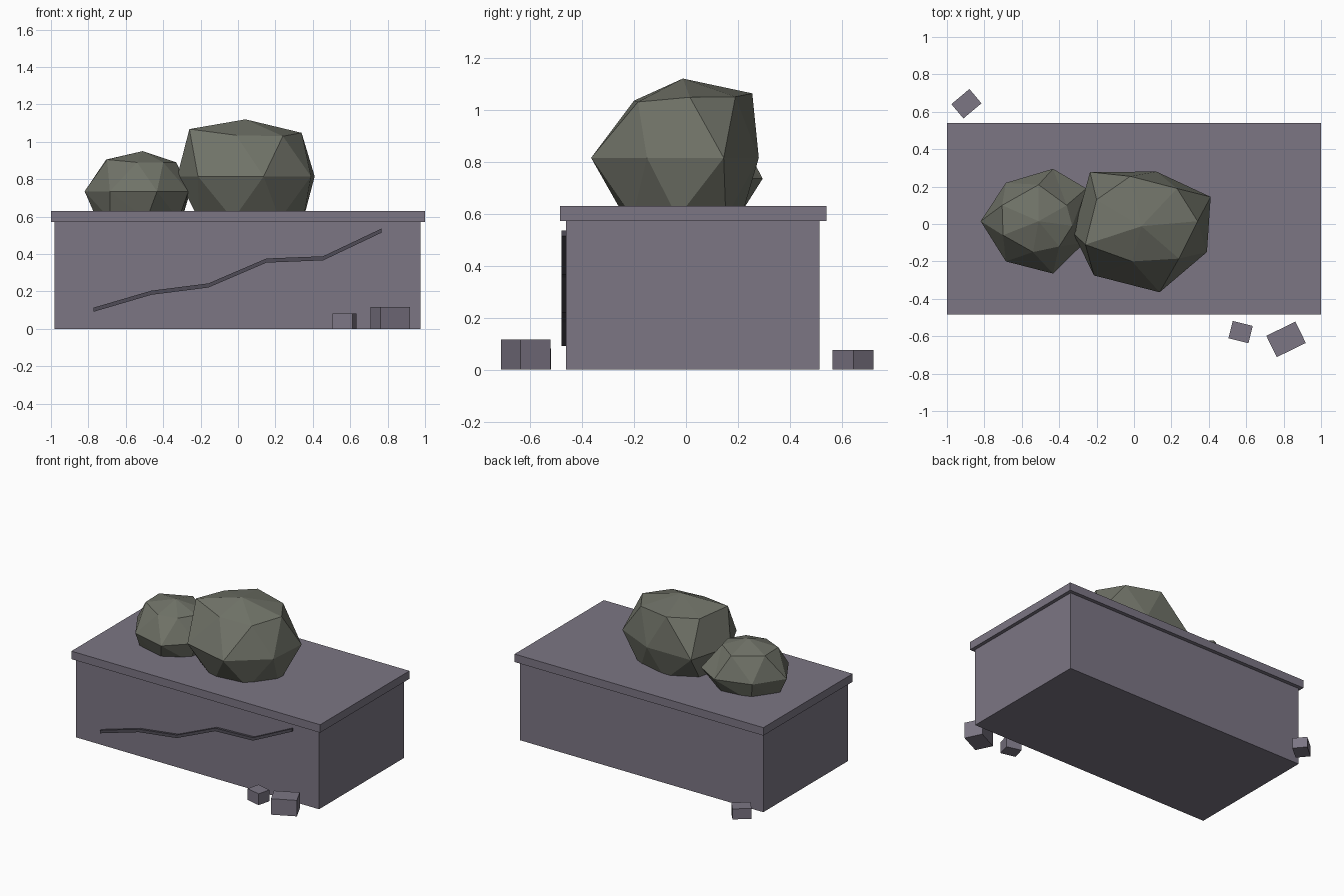
import bpy, bmesh, math

if "Cube" in bpy.data.objects:
    bpy.data.objects.remove(bpy.data.objects["Cube"])


def material(name, rgb):
    m = bpy.data.materials.new(name)
    m.diffuse_color = (*rgb, 1)
    m.use_nodes = True
    m.node_tree.nodes["Principled BSDF"].inputs["Base Color"].default_value = m.diffuse_color
    return m


STONE = material("grey_purple_stone", (0.20, 0.18, 0.23))
CRACK = material("dark_crack", (0.08, 0.073, 0.095))
ROCK = material("mossy_rock", (0.16, 0.168, 0.136))


def finish(name, bm, mat):
    bmesh.ops.recalc_face_normals(bm, faces=bm.faces[:])
    me = bpy.data.meshes.new(name)
    bm.to_mesh(me)
    bm.free()
    me.materials.append(mat)
    ob = bpy.data.objects.new(name, me)
    bpy.context.collection.objects.link(ob)
    return ob


def box(name, center, size, angle=0):
    bm = bmesh.new()
    bmesh.ops.create_cube(bm, size=1)
    bmesh.ops.scale(bm, vec=size, verts=bm.verts)
    ob = finish(name, bm, STONE)
    ob.location = center
    ob.rotation_euler.z = math.radians(angle)
    return ob


def boulder(name, apex, upper, belt, belt_z, foot):
    """Faceted rock: apex, then staggered seven-sided rings joined by triangles."""
    n = len(belt)
    cx, cy, rx, ry, start = foot
    lower = []
    for i in range(n):
        a = math.radians(start) + math.tau * i / n
        lower.append((cx + rx * math.cos(a), cy + ry * math.sin(a), 0.585))
    bm = bmesh.new()
    top = bm.verts.new(apex)
    u = [bm.verts.new(p) for p in upper]
    b = [bm.verts.new((x, y, belt_z)) for x, y in belt]
    f = [bm.verts.new(p) for p in lower]
    for i in range(n):
        j = (i + 1) % n
        bm.faces.new((top, u[i], u[j]))
        for ring in (u, f):
            bm.faces.new((b[i], b[j], ring[i]))
            bm.faces.new((ring[i], b[j], ring[j]))
    bm.faces.new(f)
    return finish(name, bm, ROCK)


# Stone block with an overhanging top slab
box("block_body", (-0.003, 0.026, 0.286), (1.955, 0.974, 0.572))
box("top_slab", (0, 0.0275, 0.601), (2.0, 1.025, 0.058))

# Jagged crack across the front
path = [(-0.773, 0.102), (-0.463, 0.193), (-0.158, 0.232),
        (0.152, 0.365), (0.455, 0.377), (0.767, 0.525)]
bm = bmesh.new()
rings = []
for x, z in path:
    rings.append([bm.verts.new((x, y, z + dz)) for y, dz in
                  ((-0.478, -0.011), (-0.478, 0.011), (-0.455, 0.011), (-0.455, -0.011))])
for r, s in zip(rings, rings[1:]):
    for k in range(4):
        m = (k + 1) % 4
        bm.faces.new((r[k], r[m], s[m], s[k]))
bm.faces.new(rings[0])
bm.faces.new(rings[-1])
finish("front_crack", bm, CRACK)

# Loose rubble on the ground
for i, (x, y, sx, sy, h, a) in enumerate([
        (0.570, -0.578, 0.110, 0.095, 0.082, -14),
        (0.813, -0.617, 0.173, 0.127, 0.116, 26),
        (-0.896, 0.643, 0.126, 0.100, 0.076, 40)]):
    box(f"rubble_{i + 1}", (x, y, h / 2), (sx, sy, h), a)

# Boulders resting on the slab
boulder("large_boulder", (0.04, -0.012, 1.12),
        [(0.23, 0.19, 1.05), (-0.02, 0.255, 1.063), (-0.2, 0.13, 1.05), (-0.26, -0.11, 1.068),
         (-0.01, -0.2, 1.035), (0.24, -0.185, 1.03), (0.34, 0.015, 1.048)],
        [(0.41, 0.145), (0.12, 0.28), (-0.235, 0.278), (-0.325, -0.05),
         (-0.214, -0.275), (0.137, -0.365), (0.39, -0.15)],
        0.815, (0.06, -0.015, 0.29, 0.23, 47))
boulder("small_boulder", (-0.51, 0.015, 0.95),
        [(-0.36, 0.10, 0.895), (-0.51, 0.21, 0.895), (-0.705, 0.10, 0.905), (-0.70, -0.06, 0.905),
         (-0.54, -0.15, 0.89), (-0.40, -0.12, 0.89), (-0.33, -0.01, 0.89)],
        [(-0.255, 0.19), (-0.433, 0.295), (-0.685, 0.22), (-0.82, 0.015),
         (-0.685, -0.2), (-0.433, -0.265), (-0.265, -0.10)],
        0.735, (-0.52, 0.01, 0.235, 0.2, 72))
